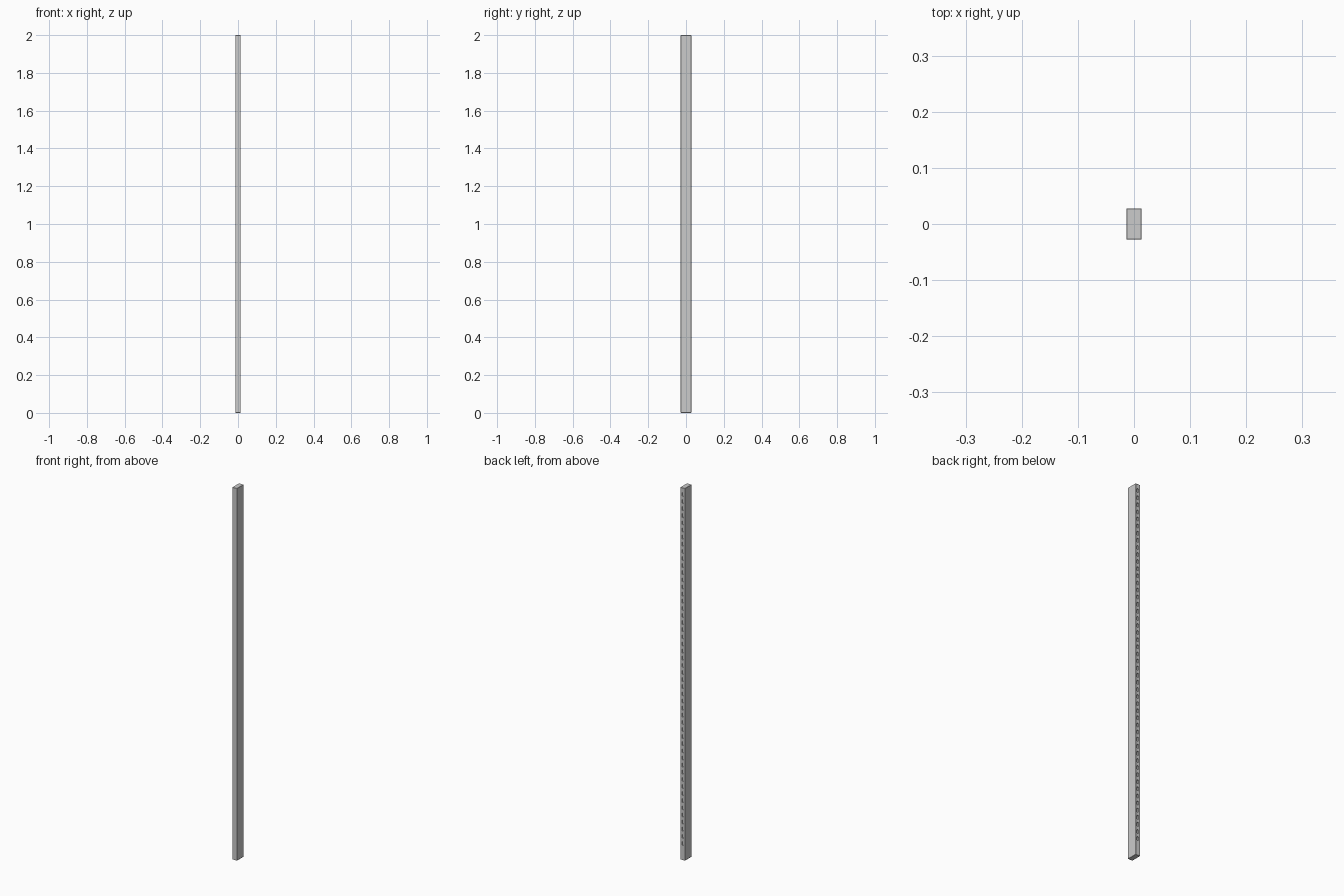
import bpy

if "Cube" in bpy.data.objects:
    bpy.data.objects.remove(bpy.data.objects["Cube"])

WIDTH, DEPTH, HEIGHT = 0.027, 0.056, 2.0
SLOTS, FIRST_Z, LAST_Z = 50, 0.09, 1.965
SLOT_W, SLOT_H, SLOT_DEPTH = 0.010, 0.020, 0.005


def box(name, size, centre):
    bpy.ops.mesh.primitive_cube_add(size=1, location=centre)
    ob = bpy.context.object
    ob.name = name
    ob.scale = size
    bpy.ops.object.transform_apply(location=False, rotation=False, scale=True)
    return ob


# Long rectangular post with very slightly eased edges
post = box("slotted_upright", (WIDTH, DEPTH, HEIGHT), (0, 0, HEIGHT / 2))
bevel = post.modifiers.new("eased_edges", 'BEVEL')
bevel.width = 0.001
bevel.segments = 1

# Evenly spaced row of recessed slots in the back face
cutter = box("slot_cutter", (SLOT_W, SLOT_DEPTH * 2, SLOT_H), (0, DEPTH / 2, FIRST_Z))
row = cutter.modifiers.new("slot_row", 'ARRAY')
row.count = SLOTS
row.use_relative_offset = False
row.use_constant_offset = True
row.constant_offset_displace = (0, 0, (LAST_Z - FIRST_Z) / (SLOTS - 1))
bpy.ops.object.modifier_apply(modifier=row.name)

cut = post.modifiers.new("slots", 'BOOLEAN')
cut.operation = 'DIFFERENCE'
cut.solver = 'EXACT'
cut.object = cutter
bpy.context.view_layer.objects.active = post
for name in ("eased_edges", "slots"):
    bpy.ops.object.modifier_apply(modifier=name)
bpy.data.objects.remove(cutter)
